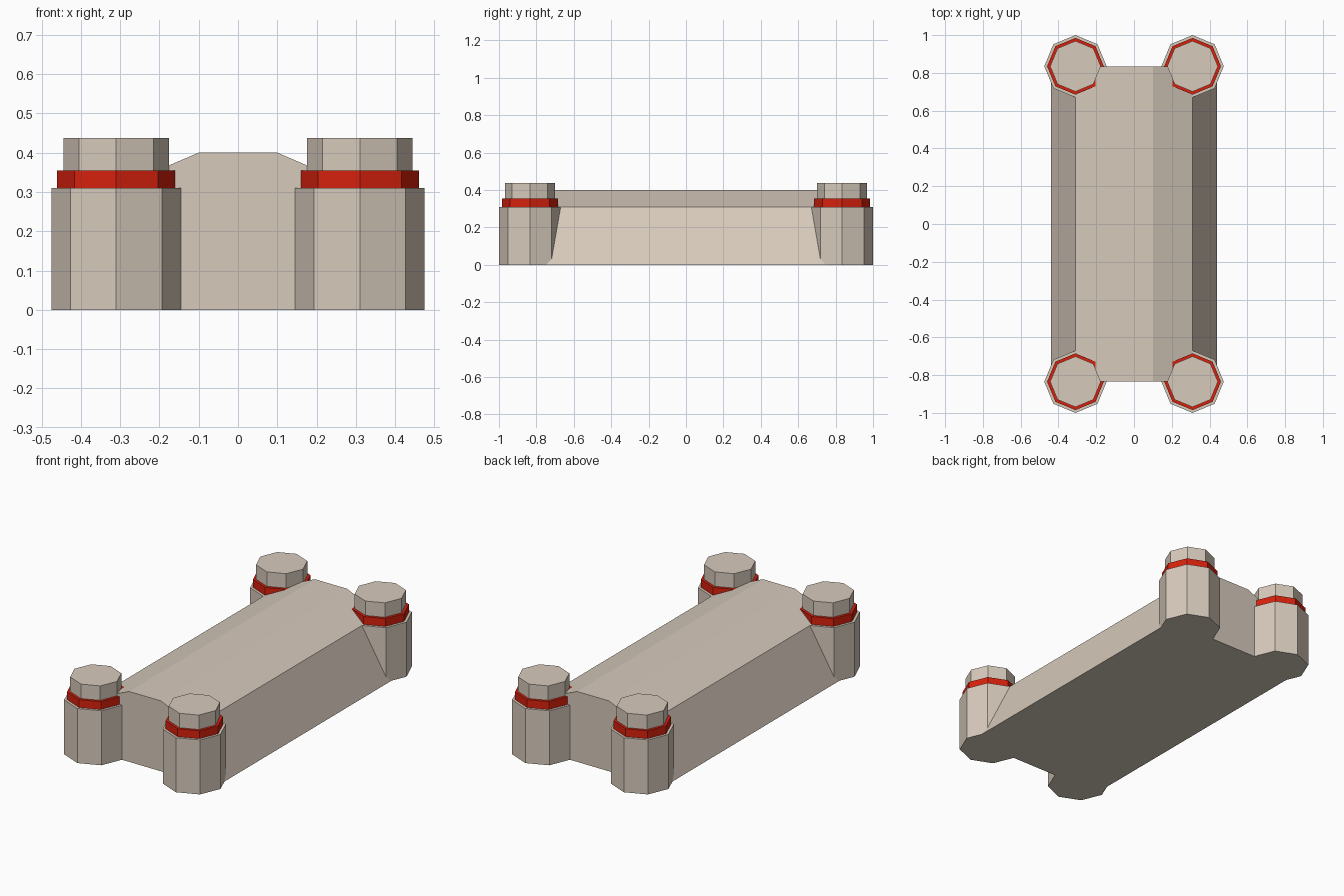
import bpy
import bmesh

cube = bpy.data.objects.get("Cube")
if cube:
    bpy.data.objects.remove(cube, do_unlink=True)


def material(name, rgb):
    mat = bpy.data.materials.new(name)
    mat.use_nodes = True
    colour = (*rgb, 1.0)
    mat.diffuse_color = colour
    mat.node_tree.nodes["Principled BSDF"].inputs["Base Color"].default_value = colour
    return mat


stone = material("pale stone", (0.68, 0.59, 0.50))
red = material("red band", (0.68, 0.015, 0.004))


def finish(bm, name, mat, location=(0, 0, 0)):
    bmesh.ops.recalc_face_normals(bm, faces=bm.faces)
    mesh = bpy.data.meshes.new(name)
    bm.to_mesh(mesh)
    bm.free()
    mesh.materials.append(mat)
    obj = bpy.data.objects.new(name, mesh)
    obj.location = location
    bpy.context.collection.objects.link(obj)
    return obj


POST_X, POST_Y = 0.31, 0.835

# Wall: sloped-side profile extruded from end to end
half = [(0.44, 0), (POST_X, 0.31), (0.1, 0.4)]
profile = half + [(-x, z) for x, z in reversed(half)]
bm = bmesh.new()
end = bm.faces.new([bm.verts.new((x, -POST_Y, z)) for x, z in profile])
side = bmesh.ops.extrude_face_region(bm, geom=[end])
verts = [v for v in side["geom"] if isinstance(v, bmesh.types.BMVert)]
bmesh.ops.translate(bm, verts=verts, vec=(0, 2 * POST_Y, 0))
finish(bm, "wall", stone)

# Corner towers: stacked eight-sided drums
drums = [
    ("tower", 0.165, 0, 0.31, stone),
    ("tower_band", 0.15, 0.31, 0.355, red),
    ("tower_cap", 0.134, 0.355, 0.437, stone),
]
for sx, side_name in ((1, "left"), (-1, "right")):
    for sy, end_name in ((-1, "front"), (1, "back")):
        for part, radius, low, high, mat in drums:
            bm = bmesh.new()
            bmesh.ops.create_cone(bm, cap_ends=True, segments=8, radius1=radius,
                                  radius2=radius, depth=high - low)
            # Put a corner of the octagon on each axis
            corner = max(bm.verts, key=lambda v: v.co.x).co
            if abs(corner.y) > radius * 0.1:
                for v in bm.verts:
                    v.co.xy = (v.co.x * 0.92388 - v.co.y * 0.38268,
                               v.co.x * 0.38268 + v.co.y * 0.92388)
            finish(bm, f"{end_name}_{side_name}_{part}", mat,
                   (sx * POST_X, sy * POST_Y, (low + high) / 2))
